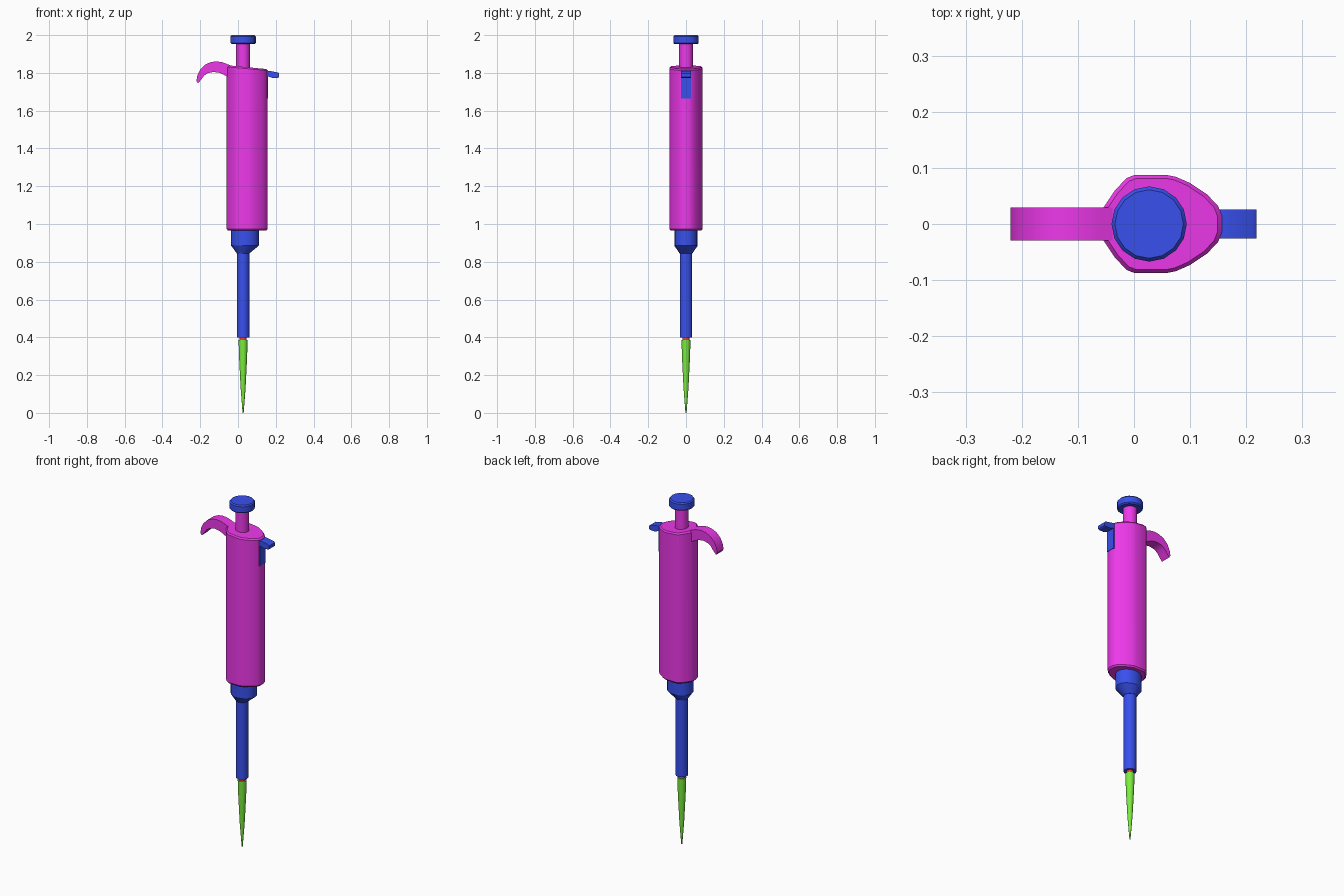
import bpy, bmesh, math

if "Cube" in bpy.data.objects:
    bpy.data.objects.remove(bpy.data.objects["Cube"])

AX = 0.027  # x of the pipette's long axis


def material(name, rgb):
    m = bpy.data.materials.new(name)
    m.diffuse_color = (*rgb, 1)
    m.use_nodes = True
    m.node_tree.nodes["Principled BSDF"].inputs["Base Color"].default_value = m.diffuse_color
    return m


MAGENTA = material("magenta", (0.85, 0.04, 0.82))
BLUE = material("blue", (0.04, 0.08, 0.85))
GREEN = material("green", (0.2, 0.85, 0.05))
RED = material("red", (0.9, 0.05, 0.03))


def loft(name, rings, mat, smooth=True):
    """Skin a stack of equal-length rings and cap both ends."""
    bm = bmesh.new()
    loops = [[bm.verts.new(p) for p in ring] for ring in rings]
    n = len(loops[0])
    for a, b in zip(loops, loops[1:]):
        for i in range(n):
            j = (i + 1) % n
            bm.faces.new((a[i], a[j], b[j], b[i]))
    bm.faces.new(loops[0][::-1])
    bm.faces.new(loops[-1])
    bmesh.ops.recalc_face_normals(bm, faces=bm.faces)
    mesh = bpy.data.meshes.new(name)
    bm.to_mesh(mesh)
    bm.free()
    mesh.materials.append(mat)
    ob = bpy.data.objects.new(name, mesh)
    bpy.context.collection.objects.link(ob)
    if smooth:
        bpy.ops.object.select_all(action='DESELECT')
        ob.select_set(True)
        bpy.context.view_layer.objects.active = ob
        bpy.ops.object.shade_smooth_by_angle(angle=math.radians(30))
    return ob


def ellipse(z, rx, ry=None, cx=AX, n=16):
    ry = ry or rx
    return [(cx + rx * math.cos(2 * math.pi * i / n),
             ry * math.sin(2 * math.pi * i / n), z) for i in range(n)]


def turned(name, profile, mat, n=16):
    return loft(name, [ellipse(z, r, n=n) for r, z in profile], mat)


def slab(name, profile, half_width, mat):
    """Extrude an x-z outline along y."""
    return loft(name, [[(x, y, z) for x, z in profile]
                       for y in (-half_width, half_width)], mat)


# Handle: egg-shaped section, slanted top, small edge chamfers
half = [(0.157, 0.014), (0.15, 0.032), (0.13, 0.053), (0.10, 0.073), (0.075, 0.084),
        (0.06, 0.087), (0.0, 0.087), (-0.013, 0.082), (-0.034, 0.06), (-0.054, 0.03),
        (-0.06, 0.012)]
section = half + [(x, -y) for x, y in reversed(half)]


def body_ring(scale, z, slope=0.0):
    return [(0.045 + (x - 0.045) * scale, y * scale, z - slope * (x + 0.06))
            for x, y in section]


loft("handle", [body_ring(0.93, 0.965), body_ring(1, 0.973),
                body_ring(1, 1.832, 0.09), body_ring(0.93, 1.84, 0.09)], MAGENTA)

# Plunger rod and button
turned("plunger_rod", [(0.037, 1.80), (0.037, 1.96)], MAGENTA)
turned("plunger_button", [(0.061, 1.953), (0.067, 1.959),
                          (0.067, 1.993), (0.061, 2.0)], BLUE)

# Finger hook
hook = [(-0.03, 1.835), (-0.06, 1.848), (-0.085, 1.857), (-0.115, 1.861), (-0.145, 1.857),
        (-0.175, 1.843), (-0.2, 1.818), (-0.215, 1.787), (-0.22, 1.758), (-0.212, 1.745),
        (-0.194, 1.765), (-0.18, 1.785), (-0.16, 1.799), (-0.13, 1.805), (-0.1, 1.801),
        (-0.075, 1.79), (-0.03, 1.765)]
slab("finger_hook", hook, 0.029, MAGENTA)

# Tip ejector: thumb lever and the strip sliding in the handle
lever = [(0.14, 1.812), (0.165, 1.811), (0.212, 1.802), (0.218, 1.797),
         (0.218, 1.778), (0.212, 1.774), (0.18, 1.774), (0.159, 1.782), (0.14, 1.782)]
slab("ejector_lever", lever, 0.026, BLUE)
slab("ejector_strip", [(0.13, 1.812), (0.159, 1.812), (0.159, 1.665), (0.13, 1.665)],
     0.026, BLUE)

# Collar funnels off-centre down to the shaft
loft("collar", [ellipse(0.98, 0.073, 0.062, 0.037), ellipse(0.885, 0.073, 0.062, 0.037),
                ellipse(0.845, 0.034)], BLUE)
turned("shaft", [(0.033, 0.86), (0.033, 0.4)], BLUE)

# Nozzle and disposable tip
turned("nozzle", [(0.019, 0.42), (0.019, 0.375)], RED)
turned("tip", [(0.024, 0.385), (0.021, 0.29), (0.013, 0.13), (0.003, 0.0)], GREEN)
